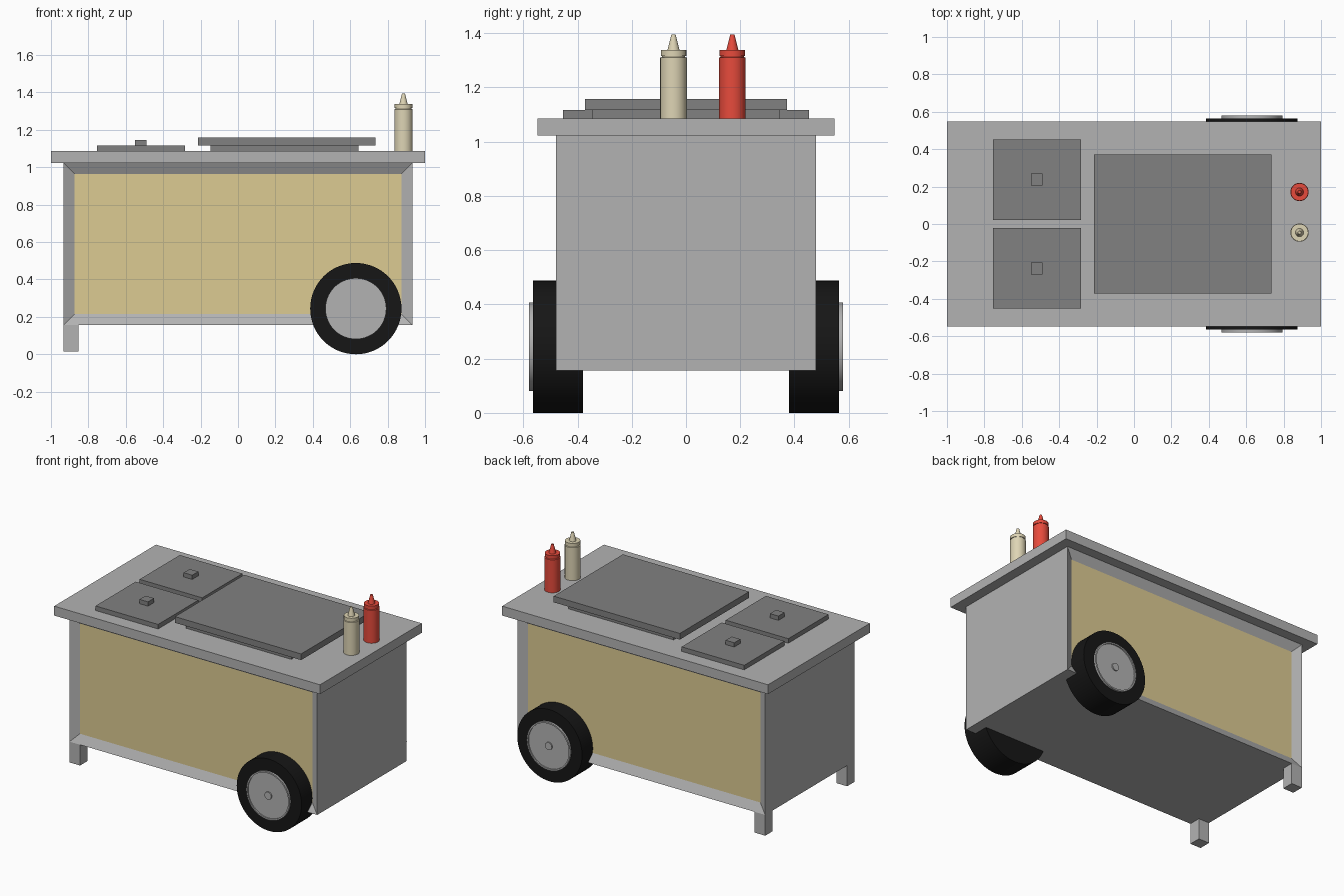
import bpy, bmesh, math
from mathutils import Matrix

if "Cube" in bpy.data.objects:
    bpy.data.objects.remove(bpy.data.objects["Cube"])


def material(name, rgb):
    m = bpy.data.materials.new(name)
    m.diffuse_color = (*rgb, 1)
    m.use_nodes = True
    m.node_tree.nodes["Principled BSDF"].inputs["Base Color"].default_value = m.diffuse_color
    return m


CREAM_PANEL = material("panel_cream", (0.72, 0.60, 0.29))
STEEL = material("steel", (0.45, 0.45, 0.45))
DARK = material("dark_steel", (0.22, 0.22, 0.22))
RUBBER = material("rubber", (0.008, 0.008, 0.008))
RED = material("red", (0.80, 0.07, 0.045))
CREAM = material("cream", (0.73, 0.66, 0.46))
smooth_objects = []


def finish(name, bm, *mats):
    bmesh.ops.recalc_face_normals(bm, faces=bm.faces)
    me = bpy.data.meshes.new(name)
    bm.to_mesh(me)
    bm.free()
    for m in mats:
        me.materials.append(m)
    ob = bpy.data.objects.new(name, me)
    bpy.context.collection.objects.link(ob)
    return ob


def box_bm(x0, x1, y0, y1, z0, z1):
    bm = bmesh.new()
    bmesh.ops.create_cube(bm, size=1)
    bmesh.ops.scale(bm, vec=(x1 - x0, y1 - y0, z1 - z0), verts=bm.verts)
    bmesh.ops.translate(bm, vec=((x0 + x1) / 2, (y0 + y1) / 2, (z0 + z1) / 2), verts=bm.verts)
    return bm


def box(name, *args):
    *dims, mat = args
    return finish(name, box_bm(*dims), mat)


def lathe(name, profile, matrix, mat, segments=48):
    """Spin (radius, height) points round z, then place with matrix."""
    bm = bmesh.new()
    vs = [bm.verts.new((r, 0, h)) for r, h in profile]
    es = [bm.edges.new(p) for p in zip(vs, vs[1:])]
    bmesh.ops.spin(bm, geom=vs + es, cent=(0, 0, 0), axis=(0, 0, 1),
                   angle=math.tau, steps=segments, use_duplicate=False)
    bmesh.ops.remove_doubles(bm, verts=bm.verts, dist=1e-4)
    bmesh.ops.transform(bm, matrix=matrix, verts=bm.verts)
    ob = finish(name, bm, mat)
    smooth_objects.append(ob)


# Cart body with recessed cream panels front and back
bm = box_bm(-0.932, 0.932, -0.48, 0.48, 0.157, 1.022)
bm.normal_update()
sides = [f for f in bm.faces if abs(f.normal.y) > 0.9]
bmesh.ops.inset_individual(bm, faces=sides, thickness=0.082, depth=-0.03)
for f in sides:
    f.material_index = 1
finish("cart_body", bm, STEEL, CREAM_PANEL)

# Counter top
box("counter_top", -1, 1, -0.547, 0.547, 1.022, 1.086, STEEL)

# Griddle: base and overhanging plate
box("griddle_base", -0.148, 0.643, -0.345, 0.345, 1.086, 1.116, DARK)
box("griddle_plate", -0.214, 0.735, -0.372, 0.372, 1.116, 1.158, DARK)

for side, label in ((-1, "front"), (1, "back")):
    def ys(a, b):
        return sorted((side * a, side * b))

    # Leg, bin lid and lid handle
    box(label + "_leg", -0.932, -0.852, *ys(0.40, 0.48), 0.016, 0.157, STEEL)
    box(label + "_lid", -0.755, -0.284, *ys(0.021, 0.453), 1.086, 1.117, DARK)
    box(label + "_lid_handle", -0.552, -0.488, *ys(0.205, 0.27), 1.117, 1.146, DARK)

    # Wheel: tyre, dished rim and hub, axis pointing outward
    m = Matrix.Translation((0.63, 0, 0.244)) @ Matrix.Rotation(-side * math.pi / 2, 4, 'X')
    lathe(label + "_tyre", [(0, 0.38), (0.244, 0.38), (0.244, 0.565), (0, 0.565)], m, RUBBER, 64)
    lathe(label + "_rim", [(0.163, 0.56), (0.163, 0.579), (0.153, 0.579),
                           (0.153, 0.571), (0, 0.571)], m, STEEL, 64)
    lathe(label + "_hub", [(0.026, 0.565), (0.026, 0.579), (0, 0.579)], m, STEEL, 12)

# Sauce bottles: body, neck groove, cap and nozzle
bottle = [(0, 0), (0.049, 0), (0.049, 0.224), (0.043, 0.226), (0.043, 0.230),
          (0.047, 0.230), (0.047, 0.252), (0.022, 0.252), (0.008, 0.309), (0, 0.309)]
for name, y, mat in (("ketchup_bottle", 0.171, RED), ("mayonnaise_bottle", -0.046, CREAM)):
    lathe(name, bottle, Matrix.Translation((0.885, y, 1.086)), mat, 32)

bpy.ops.object.select_all(action='DESELECT')
for ob in smooth_objects:
    ob.select_set(True)
bpy.context.view_layer.objects.active = smooth_objects[0]
bpy.ops.object.shade_smooth_by_angle(angle=math.radians(35))
